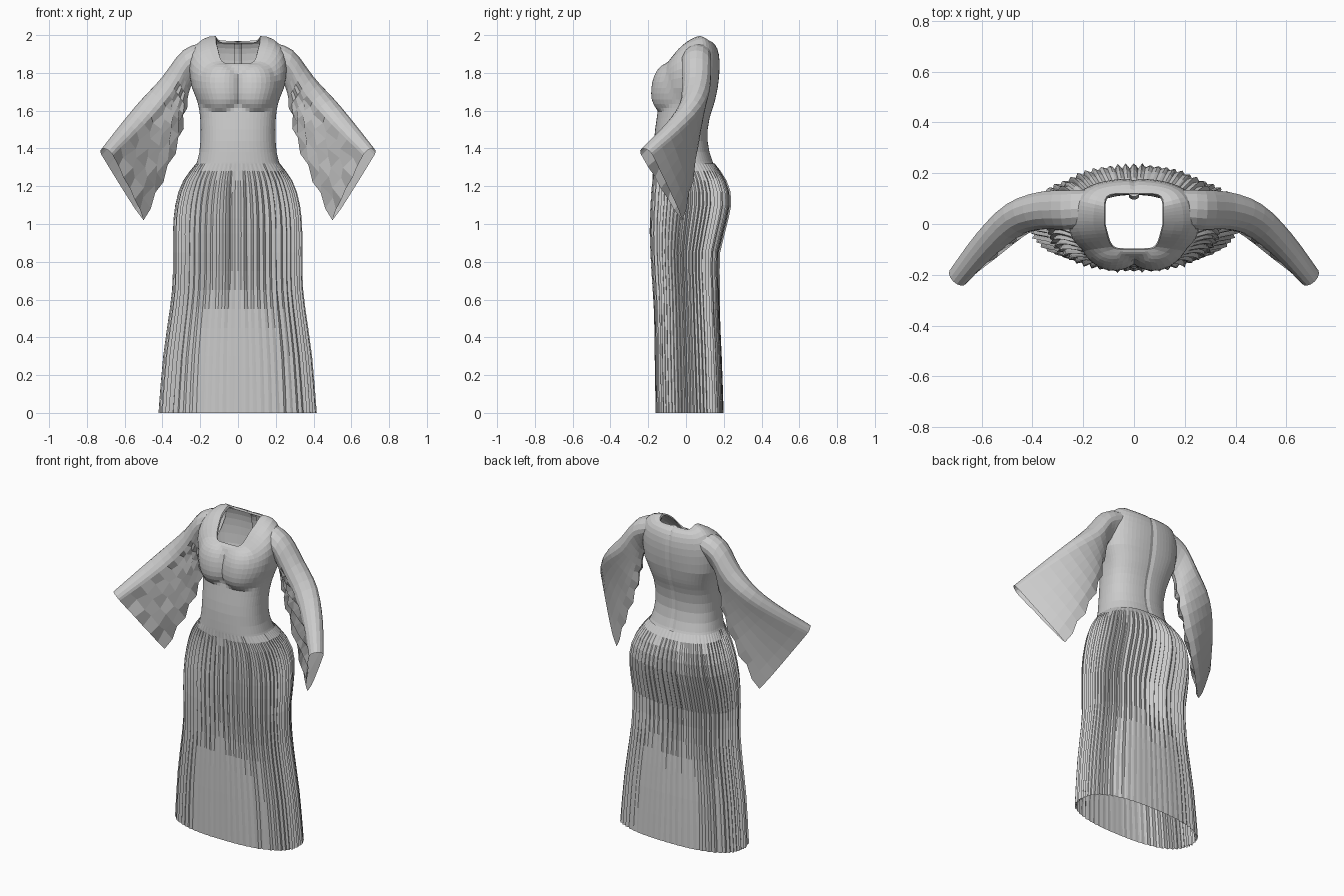
import bpy, math, random
from mathutils import Vector

if "Cube" in bpy.data.objects:
    bpy.data.objects.remove(bpy.data.objects["Cube"])

random.seed(4)


def sample(keys, t):
    """Catmull-Rom through rows of (t, values...)."""
    n = len(keys)
    i = 0
    while i < n - 2 and t > keys[i + 1][0]:
        i += 1
    k = [keys[max(0, min(n - 1, i + d))] for d in (-1, 0, 1, 2)]
    h = k[2][0] - k[1][0]
    u = max(0, min(1, (t - k[1][0]) / h))
    out = []
    for c in range(1, len(keys[0])):
        m1 = (k[2][c] - k[0][c]) / (k[2][0] - k[0][0]) * h
        m2 = (k[3][c] - k[1][c]) / (k[3][0] - k[1][0]) * h
        out.append((2*u**3 - 3*u*u + 1) * k[1][c] + (u**3 - 2*u*u + u) * m1
                   + (3*u*u - 2*u**3) * k[2][c] + (u**3 - u*u) * m2)
    return out


def loft(name, rings, closed=True):
    n = len(rings[0])
    verts = [p for r in rings for p in r]
    faces = []
    for i in range(len(rings) - 1):
        for j in range(n if closed else n - 1):
            k = (j + 1) % n
            faces.append((i*n + j, i*n + k, (i+1)*n + k, (i+1)*n + j))
    me = bpy.data.meshes.new(name)
    me.from_pydata(verts, [], faces)
    ob = bpy.data.objects.new(name, me)
    bpy.context.collection.objects.link(ob)
    return ob


def outline(a, half_w, y_front, y_back, p):
    """Point at angle a on a squared-off oval."""
    c, s = math.cos(a), math.sin(a)
    r = (abs(c)**p + abs(s)**p) ** (-1 / p)
    mid, half = (y_front + y_back) / 2, (y_back - y_front) / 2
    return half_w * c * r, mid + half * s * r


# Bodice: z, half width, front y, back y, squareness
BODY = [(1.28, .235, -.172, .165, 2.4), (1.36, .208, -.172, .13, 2.4),
        (1.46, .198, -.168, .113, 2.4), (1.56, .2, -.155, .125, 2.5),
        (1.64, .213, -.145, .15, 2.6), (1.72, .243, -.143, .168, 2.6)]
NECK_Z = [(-.1, 1.85), (-.02, 1.945), (.07, 1.995), (.12, 1.97)]


def bust(x, y, z):
    if y > 0:
        return 0
    d = ((abs(x) - .1) / .115)**2 + ((z - 1.685) / (.085 if z < 1.685 else .17))**2
    return .046 * max(0, 1 - d) ** .75


def body_column(a):
    col = []
    crease = .006 if abs(a - math.pi / 2) < .01 else 0
    for z in [1.28, 1.33, 1.38, 1.44, 1.5, 1.56, 1.595, 1.615, 1.635, 1.66, 1.69, 1.72]:
        x, y = outline(a, *sample(BODY, z))
        col.append(Vector((x, y - bust(x, y, z) - crease, z)))
    # curve over the shoulders to the square neckline
    p0 = Vector((*outline(a, *sample(BODY, 1.72)), 1.72))
    x, y = outline(a, .117, -.1, .12, 7)
    z = sample(NECK_Z, y)[0]
    p2 = Vector((x * (1 - .22 * max(0, -y / .1)), y, z))
    side = abs(math.cos(a))
    ctrl = Vector((p0.x * (1 + .25 * side), p0.y + .035 * max(0, math.sin(a)),
                   1.72 + (z - 1.72) * (.93 + .1 * side)))
    for i in range(1, 9):
        t = i / 8
        p = p0 * (1-t)**2 + ctrl * 2*t*(1-t) + p2 * t*t
        p.y -= bust(p.x, p.y, p.z) + (crease if i < 8 else 0)
        col.append(p)
    # turned-in neckline edge
    col.append(Vector((p2.x * .96, .01 + (p2.y - .01) * .96, p2.z - .012)))
    return col


N = 64
cols = [body_column(2 * math.pi * i / N) for i in range(N)]
loft("bodice", list(zip(*cols)))

# Zip placket down the inside of the back
mid = body_column(math.pi / 2)[2:-1]
loft("zip_placket", [[p + Vector((x, dy, 0)) for x, dy in
                      ((-.02, -.004), (-.006, -.012), (.006, -.012), (.02, -.004))]
                     for p in mid], closed=False)

# Skirt: z, half width, front y, back y
SKIRT = [(0, .41, -.16, .198), (.3, .385, -.165, .188), (.65, .338, -.17, .172),
         (.85, .333, -.18, .17), (1.0, .332, -.184, .208), (1.13, .315, -.178, .23),
         (1.24, .277, -.172, .203), (1.32, .222, -.174, .152)]
PLEATS = 64
SUB = 4
jitter = [random.uniform(.3, 1.3) for _ in range(PLEATS)]
drift = [random.uniform(-.3, .3) for _ in range(PLEATS)]
rings = []
for z in [0, .025, .15, .3, .45, .55, .65, .75, .85, .95, 1.03, 1.1, 1.17, 1.23, 1.28, 1.32]:
    w, yf, yb = sample(SKIRT, z)
    ring = []
    for i in range(PLEATS * SUB):
        a = 2 * math.pi * i / (PLEATS * SUB)
        # pleats fade at the waist and across the lower front and back panels
        side = abs(math.cos(a)) ** 2
        low = max(0, min(1, (z - .5) / .2))
        amp = .009 * min(1, (1.32 - z) / .12) * (low + (1 - low) * min(1, .12 + side))
        k = i // SUB
        off = amp * jitter[k] * (1, .1, -1, .1)[i % SUB]
        aa = a + drift[k] * .02 * math.sin(z * 5)
        x, y = outline(aa, w, yf, yb, 2.45)
        ring.append((x + off * math.cos(a), y + off * math.sin(a), z))
    rings.append(ring)
loft("pleated_skirt", rings)

# Bell sleeve: t, top seam xyz, hanging seam xyz, arm radius, turn of the section
SLEEVE = [(0, .165, .065, 1.968, .2, .05, 1.76, .075, 90),
          (1, .29, .055, 1.92, .25, .055, 1.725, .08, 88),
          (2, .40, .05, 1.78, .275, .06, 1.62, .076, 82),
          (3, .505, .012, 1.66, .31, .06, 1.45, .068, 62),
          (4, .605, -.09, 1.535, .40, .035, 1.23, .056, 48),
          (5, .712, -.226, 1.40, .50, -.02, 1.02, .042, 45)]
rings = []
STEPS = 15
for i in range(STEPS + 1):
    t = 5 * i / STEPS
    v = sample(SLEEVE, t)
    top, bot, r = Vector(v[0:3]), Vector(v[3:6]), v[6]
    ang = math.radians(v[7])
    side = Vector((math.cos(ang), math.sin(ang), 0))
    length = (bot - top).length
    down = (bot - top) / length
    folds = max(0, min(1, (t - 1.6) / .8)) * (1 if i < STEPS else .2)
    depth = [r * (1 - math.cos(math.radians(d))) for d in (0, 25, 50, 75, 95)]
    depth += [depth[-1] + (length - depth[-1]) * f for f in (.17, .34, .51, .68, .84, 1)]
    half = []
    for d in depth:
        half.append(r * math.sqrt(max(0, 1 - (1 - d / r)**2)) if d < r
                    else r * max(0, 1 - (d - r) / (length - r)) ** .55)
    back = [top + down * d + side * h for d, h in zip(depth, half)]
    front = []
    for j in range(len(depth) - 2, 0, -1):
        p = top + down * depth[j] - side * half[j]
        if j > 4:   # crumpled underside
            p += side * folds * .026 * (1 if (i + j) % 2 else -.6) * random.uniform(.5, 1.1)
        front.append(p)
    if 5 < i < STEPS:
        back[-1] += down * .01 * (-1)**i
    rings.append(back + front)
sleeve = loft("bell_sleeves", rings)
sleeve.modifiers.new("mirror", 'MIRROR').use_clip = False
